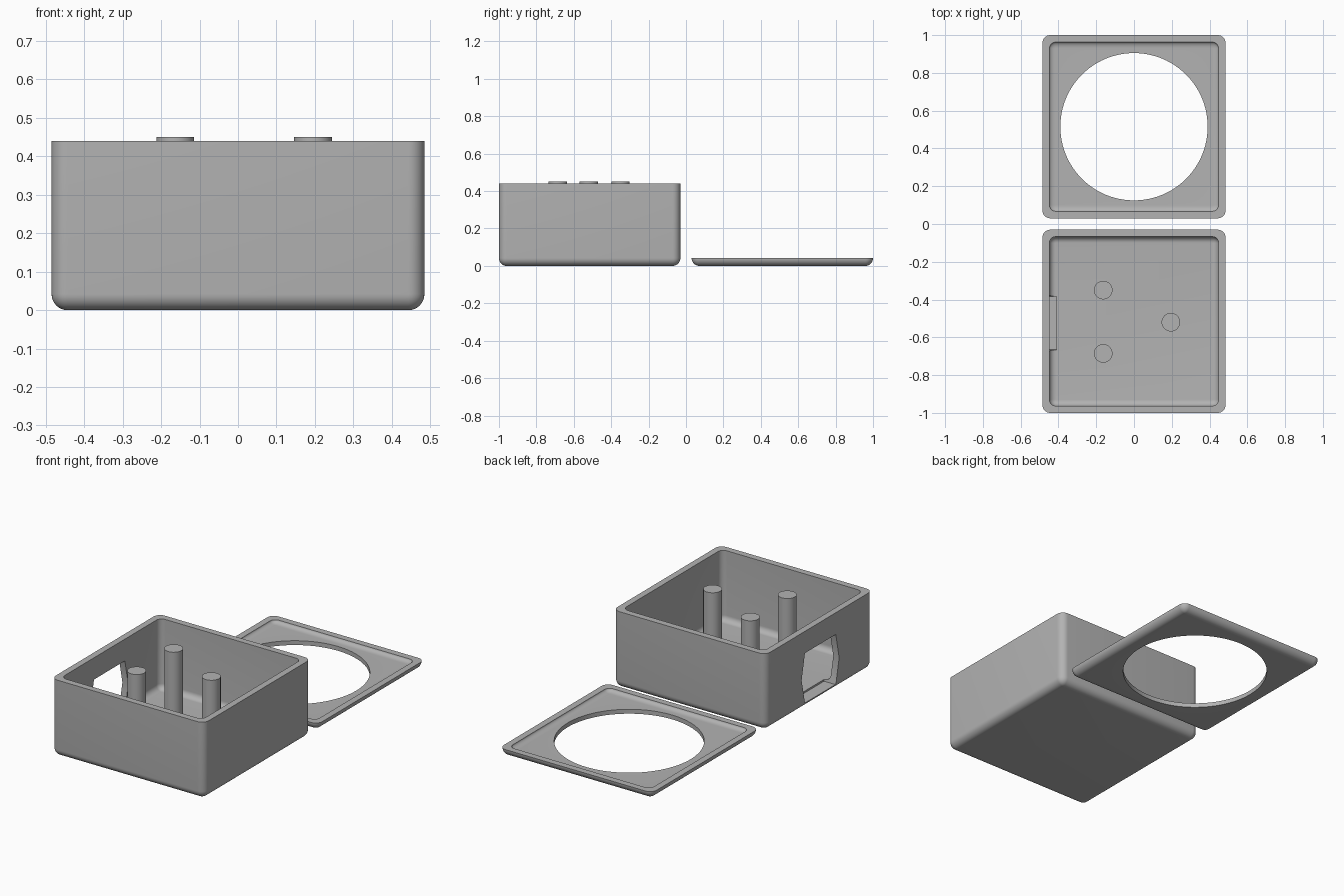
import bpy, bmesh
from math import sin, cos, pi

old = bpy.data.objects.get("Cube")
if old:
    bpy.data.objects.remove(old, do_unlink=True)

grey = bpy.data.materials.new("mid grey plastic")
grey.use_nodes = True
colour = (0.45, 0.45, 0.45, 1)
grey.diffuse_color = colour
grey.node_tree.nodes["Principled BSDF"].inputs["Base Color"].default_value = colour

HALF, WALL, ROUND, CENTRE = 0.485, 0.037, 0.042, 0.515
STEPS = 8


def make_object(name, bm):
    bmesh.ops.recalc_face_normals(bm, faces=bm.faces)
    mesh = bpy.data.meshes.new(name)
    bm.to_mesh(mesh)
    bm.free()
    mesh.materials.append(grey)
    obj = bpy.data.objects.new(name, mesh)
    bpy.context.collection.objects.link(obj)
    return obj


def activate(obj):
    bpy.ops.object.select_all(action="DESELECT")
    obj.select_set(True)
    bpy.context.view_layer.objects.active = obj


def smooth(obj):
    activate(obj)
    bpy.ops.object.shade_smooth_by_angle(angle=pi / 6)


def rounded_ring(bm, half, radius, z, y):
    """One rounded-square loop of vertices."""
    ring = []
    for corner in range(4):
        for i in range(STEPS + 1):
            a = (corner + i / STEPS) * pi / 2
            sx = 1 if corner in (0, 3) else -1
            sy = 1 if corner in (0, 1) else -1
            ring.append(bm.verts.new((sx * (half - radius) + radius * cos(a),
                                      y + sy * (half - radius) + radius * sin(a), z)))
    return ring


def tray(name, y, height, floor, fillet_width, fillet_height):
    """Open shell with rounded corners, rounded underside and inner fillet."""
    bm = bmesh.new()
    rings = []
    for i in range(STEPS + 1):                       # outside, upwards
        a = i / STEPS * pi / 2
        inset = ROUND * (1 - sin(a)) * 0.98
        rings.append(rounded_ring(bm, HALF - inset, ROUND - inset,
                                  ROUND * (1 - cos(a)), y))
    if height > ROUND:
        rings.append(rounded_ring(bm, HALF, ROUND, height, y))
    inner, corner = HALF - WALL, 0.034
    if height > floor + fillet_height + 0.001:
        rings.append(rounded_ring(bm, inner, corner, height, y))
    for i in range(STEPS + 1):                       # inside, downwards
        a = i / STEPS * pi / 2
        inset = fillet_width * (1 - cos(a))
        rings.append(rounded_ring(bm, inner - inset, corner - inset,
                                  floor + fillet_height * (1 - sin(a)), y))
    for low, high in zip(rings, rings[1:]):
        for i in range(len(low)):
            j = (i + 1) % len(low)
            bm.faces.new((low[i], low[j], high[j], high[i]))
    bm.faces.new(rings[0])
    bm.faces.new(rings[-1])
    return make_object(name, bm)


def prism(name, outline, direction):
    """Closed prism from an outline pushed along a direction."""
    bm = bmesh.new()
    face = bm.faces.new([bm.verts.new(p) for p in outline])
    out = bmesh.ops.extrude_face_region(bm, geom=[face], use_keep_orig=True)
    moved = [g for g in out["geom"] if isinstance(g, bmesh.types.BMVert)]
    bmesh.ops.translate(bm, verts=moved, vec=direction)
    return make_object(name, bm)


def circle(x, y, z, radius, sides):
    return [(x + radius * cos(2 * pi * i / sides), y + radius * sin(2 * pi * i / sides), z)
            for i in range(sides)]


def cut(obj, cutter):
    cutter.hide_render = True
    mod = obj.modifiers.new("opening", "BOOLEAN")
    mod.operation = "DIFFERENCE"
    mod.object = cutter
    activate(obj)
    bpy.ops.object.modifier_apply(modifier=mod.name)
    bpy.data.objects.remove(cutter, do_unlink=True)


# Box with a six-sided port in its side wall
box = tray("box_body", -CENTRE, 0.44, WALL, 0.033, 0.033)
low, mid, high = 0.027, 0.17, 0.315
port = [(-0.17, mid), (-0.14, low), (0.14, low), (0.17, mid), (0.14, high), (-0.14, high)]
cut(box, prism("port_cutter", [(-0.6, y - 0.525, z) for y, z in port], (0.19, 0, 0)))
smooth(box)

# Shallow lid with a large round window
lid = tray("lid", CENTRE, ROUND, 0.025, 0.032, ROUND - 0.025)
cut(lid, prism("window_cutter", circle(0, CENTRE, -0.1, 0.39, 96), (0, 0, 0.3)))
smooth(lid)

# Three support posts standing on the box floor
for name, x, y in (("front_post", -0.163, -0.685), ("back_post", -0.163, -0.35),
                   ("side_post", 0.195, -0.52)):
    smooth(prism(name, circle(x, y, WALL - 0.01, 0.049, 40), (0, 0, 0.45 - WALL + 0.01)))
